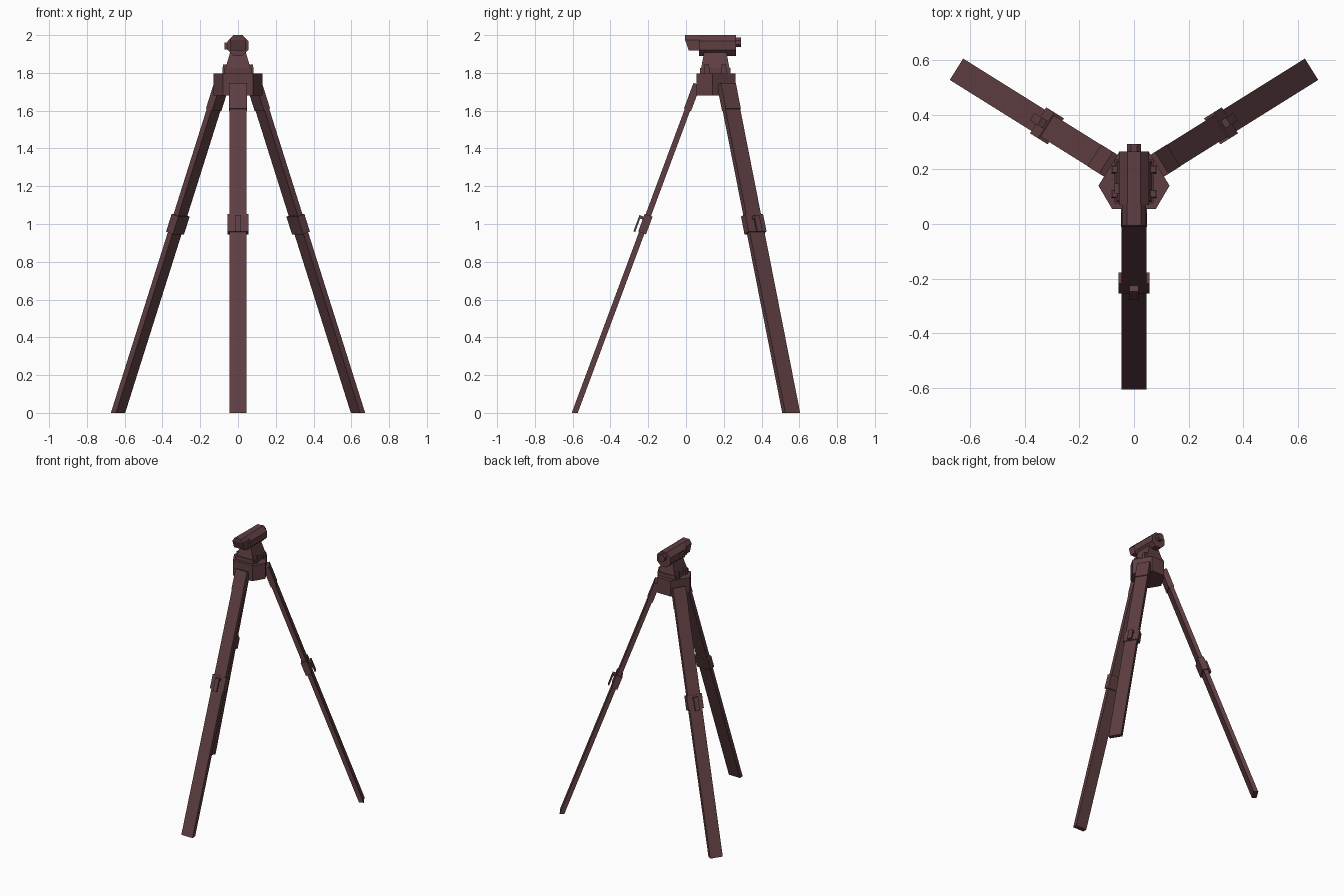
import bpy, bmesh, math
from mathutils import Vector, Matrix

cube = bpy.data.objects.get("Cube")
if cube:
    bpy.data.objects.remove(cube, do_unlink=True)

maroon = bpy.data.materials.new("dark maroon")
maroon.use_nodes = True
COLOUR = (0.115, 0.049, 0.055, 1)
maroon.diffuse_color = COLOUR
maroon.node_tree.nodes["Principled BSDF"].inputs["Base Color"].default_value = COLOUR

AXIS = Vector((0, 0.16, 0))   # vertical line the legs spread from
SLOPE = 0.372                 # outward spread per unit of height
FOOT = 0.749                  # radius of the leg centre line on the ground


def loft(name, rings):
    """Flat-faced solid through a list of matching point rings."""
    bm = bmesh.new()
    loops = [[bm.verts.new(p) for p in ring] for ring in rings]
    count = len(loops[0])
    for a, b in zip(loops, loops[1:]):
        for i in range(count):
            j = (i + 1) % count
            bm.faces.new((a[i], a[j], b[j], b[i]))
    bm.faces.new(loops[0])
    bm.faces.new(loops[-1])
    bmesh.ops.recalc_face_normals(bm, faces=bm.faces)
    mesh = bpy.data.meshes.new(name)
    bm.to_mesh(mesh)
    bm.free()
    mesh.materials.append(maroon)
    obj = bpy.data.objects.new(name, mesh)
    bpy.context.collection.objects.link(obj)
    return obj


def slab(name, profile, half, angle=-90):
    """Radius/height profile, widened sideways and turned about the axis."""
    turn = Matrix.Translation(AXIS) @ Matrix.Rotation(math.radians(angle), 4, 'Z')
    return loft(name, [[turn @ Vector((r, w, z)) for r, z in profile]
                       for w in (-half, half)])


def frustum(name, x0, y0, z0, x1, y1, z1, cx=0, cy=0.155):
    corners = ((-1, -1), (1, -1), (1, 1), (-1, 1))
    return loft(name, [[(cx + sx * x, cy + sy * y, z) for sx, sy in corners]
                       for x, y, z in ((x0, y0, z0), (x1, y1, z1))])


def along_leg(z, s0, s1, n0, n1):
    """Box profile aligned with the leg, centred at height z."""
    up = Vector((-SLOPE, 1)).normalized()
    out = Vector((1, SLOPE)).normalized()
    base = Vector((FOOT - SLOPE * z, z))
    return [base + up * s + out * n for s, n in ((s0, n0), (s1, n0), (s1, n1), (s0, n1))]


def barrel(name, radius, y0, y1, z, sides=8):
    def ring(y):
        pts = []
        for i in range(sides):
            a = 2 * math.pi * (i + 0.5) / sides
            pts.append((radius * math.cos(a), y, z + radius * math.sin(a)))
        return pts
    return loft(name, [ring(y0), ring(y1)])


# Three legs with sockets, clamps and levers
for side, angle in (("front", -90), ("left", 32), ("right", 148)):
    top, t = 1.72, 0.016
    r_top = FOOT - SLOPE * top
    slab(side + "_leg", [(FOOT - t, 0), (FOOT + t, 0), (r_top + t, top), (r_top - t, top)],
         0.046, angle)
    slab(side + "_leg_socket", along_leg(1.67, -0.07, 0.075, -0.02, 0.02), 0.047, angle)
    slab(side + "_leg_clamp", along_leg(1.0, -0.05, 0.05, -0.024, 0.02), 0.056, angle)
    slab(side + "_lever_arm", along_leg(1.0, 0.018, 0.034, 0.015, 0.044), 0.016, angle)
    slab(side + "_lever", along_leg(1.0, -0.058, 0.034, 0.034, 0.044), 0.016, angle)

# Hub: triangle with cut corners
half = [(0.08, 0.055), (0.13, 0.14), (0.055, 0.262)]
outline = half + [(-x, y) for x, y in reversed(half)]
loft("hub", [[(x, y, z) for x, y in outline] for z in (1.68, 1.796)])

# Head mount: base plate, tapered neck and corner bolts
frustum("head_plate", 0.072, 0.08, 1.79, 0.072, 0.08, 1.825)
frustum("head_neck", 0.066, 0.075, 1.825, 0.04, 0.058, 1.915)
for sx in (-1, 1):
    for sy in (-1, 1):
        frustum("plate_bolt", 0.013, 0.015, 1.79, 0.01, 0.012, 1.845,
                sx * 0.07, 0.155 + sy * 0.045)

# Scope: octagonal body, sloped hood, eyepiece and side knob
barrel("scope_body", 0.06, 0.07, 0.265, 1.945)
hood = loft("scope_hood", [
    [(-0.043, y, z) if x < 0 else (0.043, y, z) for y, z in
     ((0.075, 1.918), (0.015, 1.918), (-0.005, 1.975), (0.075, 1.975))] for x in (-1, 1)])
loft("hood_top", [[(x, y, z) for x, z in
     ((-0.043, 1.975), (-0.025, 2.0), (0.025, 2.0), (0.043, 1.975))] for y in (-0.005, 0.075)])
barrel("eyepiece", 0.028, 0.26, 0.292, 1.962)
frustum("side_knob", 0.012, 0.018, 1.925, 0.012, 0.018, 1.96, -0.06, 0.13)
